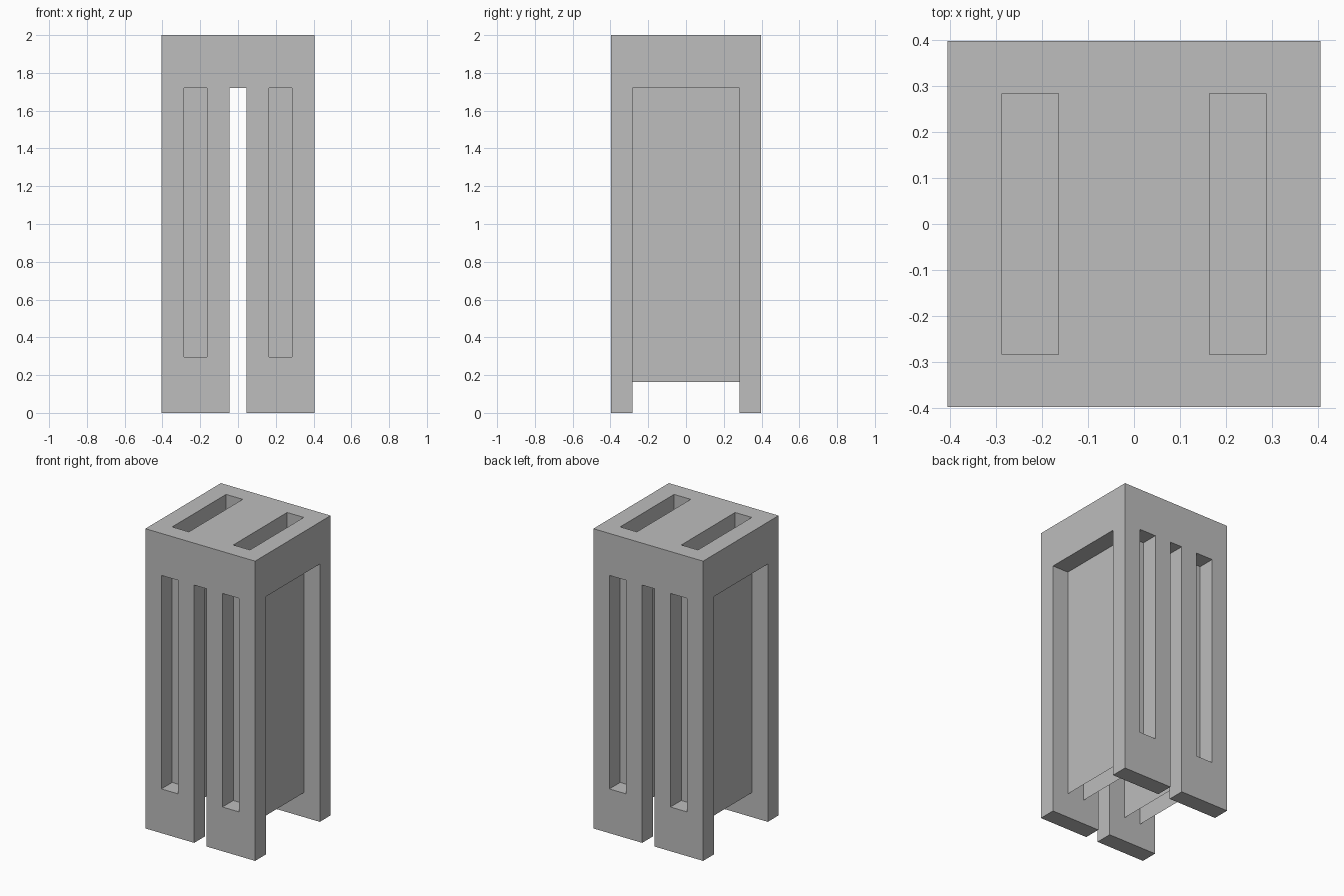
import bpy
import bmesh
from mathutils import Vector

cube = bpy.data.objects.get("Cube")
if cube:
    bpy.data.objects.remove(cube, do_unlink=True)

# Main sizes
HX, HY, HEIGHT = 0.405, 0.398, 2.0      # half width, half depth, height
INNER_Y = 0.284                         # inner face of front and back walls
CEILING = 1.72                          # underside of the top slab
SLOT_X0, SLOT_X1 = 0.164, 0.287         # slots and panels share this span
GAP = 0.045                             # half width of the central gap
SLOT_BOTTOM, PANEL_BOTTOM = 0.295, 0.163

grey = bpy.data.materials.new("plain grey")
grey.use_nodes = True
COLOUR = (0.51, 0.51, 0.51, 1.0)
grey.diffuse_color = COLOUR
grey.node_tree.nodes["Principled BSDF"].inputs["Base Color"].default_value = COLOUR


def box(name, lo, hi, open_bottom=False):
    """Axis-aligned box between two corners."""
    lo, hi = Vector(lo), Vector(hi)
    bm = bmesh.new()
    bmesh.ops.create_cube(bm, size=1.0)
    for v in bm.verts:
        v.co = Vector((v.co[i] + 0.5) * (hi[i] - lo[i]) + lo[i] for i in range(3))
    if open_bottom:
        bm.normal_update()
        bottom = [f for f in bm.faces if f.normal.z < -0.5]
        bmesh.ops.delete(bm, geom=bottom, context='FACES_ONLY')
    mesh = bpy.data.meshes.new(name)
    bm.to_mesh(mesh)
    bm.free()
    mesh.materials.append(grey)
    obj = bpy.data.objects.new(name, mesh)
    bpy.context.collection.objects.link(obj)
    return obj


# Frame: a block hollowed from side to side, with a central gap and slots
frame = box("frame", (-HX, -HY, 0), (HX, HY, HEIGHT))
cutters = [
    box("side_opening_cutter", (-1, -INNER_Y, -1), (1, INNER_Y, CEILING)),
    box("central_gap_cutter", (-GAP, -1, -1), (GAP, 1, CEILING)),
]
for side, x0, x1 in (("left", SLOT_X0, SLOT_X1), ("right", -SLOT_X1, -SLOT_X0)):
    cutters.append(box(side + "_wall_slot_cutter",
                       (x0, -1, SLOT_BOTTOM), (x1, 1, CEILING)))
    cutters.append(box(side + "_top_slot_cutter",
                       (x0, -INNER_Y, CEILING - 0.1), (x1, INNER_Y, HEIGHT + 1)))
    # Inner panel: a hollow shell, open underneath, filling the slots' span
    box(side + "_panel", (x0, -INNER_Y, PANEL_BOTTOM),
        (x1, INNER_Y, CEILING), open_bottom=True)

for cutter in cutters:
    cutter.hide_render = True
    mod = frame.modifiers.new(cutter.name, 'BOOLEAN')
    mod.operation = 'DIFFERENCE'
    mod.solver = 'EXACT'
    mod.object = cutter

# Bake the cuts into the frame and discard the cutters
bpy.context.view_layer.update()
depsgraph = bpy.context.evaluated_depsgraph_get()
cut_mesh = bpy.data.meshes.new_from_object(frame.evaluated_get(depsgraph))
frame.modifiers.clear()
frame.data = cut_mesh
cut_mesh.name = "frame"
cut_mesh.materials.clear()
cut_mesh.materials.append(grey)
for poly in cut_mesh.polygons:
    poly.material_index = 0
for cutter in cutters:
    bpy.data.objects.remove(cutter, do_unlink=True)
